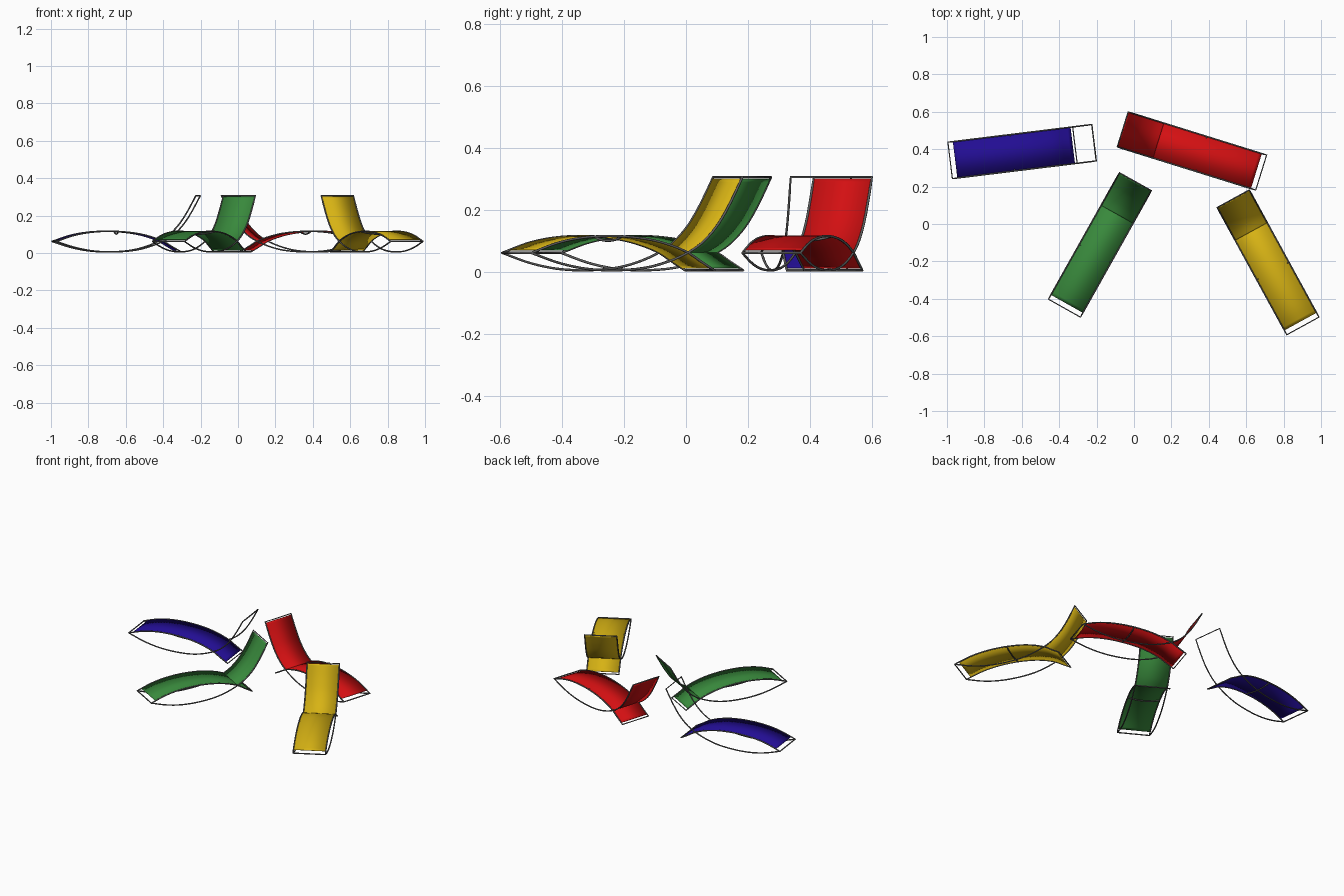
import bpy
from math import cos, sin, radians
from mathutils import Vector

if "Cube" in bpy.data.objects:
    bpy.data.objects.remove(bpy.data.objects["Cube"])

HALF, TUBE = 0.098, 0.004
HEAD, FLOOR, SAG_BAR = 0.775, 0.672, 0.335

# Side profiles of one lounger: distance from the foot, height
ARCH = [(0, .062), (.1, .095), (.2, .112), (.31, .116), (.42, .107),
        (.5, .09), (.575, .063), (.625, .033), (FLOOR, .006)]
SLED = [(0, .062), (.1, .03), (.2, .011), (.31, .006), (.42, .014), (.5, .033),
        (.575, .063), (.63, .097), (.685, .153), (.73, .222), (HEAD, .306)]


def material(name, rgb):
    mat = bpy.data.materials.new(name)
    mat.use_nodes = True
    mat.diffuse_color = (*rgb, 1)
    mat.node_tree.nodes["Principled BSDF"].inputs["Base Color"].default_value = (*rgb, 1)
    return mat


def height(profile, u):
    """Smooth height of a profile at distance u (cubic Hermite)."""
    def slope(i):
        a, b = profile[max(i - 1, 0)], profile[min(i + 1, len(profile) - 1)]
        return (b[1] - a[1]) / (b[0] - a[0])
    i = max(k for k in range(len(profile) - 1) if profile[k][0] <= u + 1e-6)
    (u0, z0), (u1, z1) = profile[i], profile[i + 1]
    h = u1 - u0
    t = (u - u0) / h
    return (z0 * (1 + 2 * t) * (1 - t) ** 2 + z1 * t * t * (3 - 2 * t)
            + h * t * (1 - t) * (slope(i) * (1 - t) - slope(i + 1) * t))


def run(profile, start, end, steps=36):
    us = [start + (end - start) * k / steps for k in range(steps + 1)]
    return [(u, height(profile, u)) for u in us]


def loop(side):
    """Two matching rails joined at both ends."""
    return ([Vector((u, -HALF, z)) for u, z in side]
            + [Vector((u, HALF, z)) for u, z in reversed(side)])


def tubes(name, paths, mat):
    curve = bpy.data.curves.new(name, "CURVE")
    curve.dimensions = "3D"
    curve.bevel_depth = TUBE
    curve.bevel_resolution = 2
    curve.use_fill_caps = True
    for points, closed in paths:
        spline = curve.splines.new("POLY")
        spline.points.add(len(points) - 1)
        for p, co in zip(spline.points, points):
            p.co = (*co, 1)
        spline.use_cyclic_u = closed
    curve.materials.append(mat)
    obj = bpy.data.objects.new(name, curve)
    bpy.context.collection.objects.link(obj)
    return obj


def fabric(name, side, mat):
    verts = [(u, s * HALF, z) for u, z in side for s in (-1, 1)]
    faces = [(2 * k, 2 * k + 2, 2 * k + 3, 2 * k + 1) for k in range(len(side) - 1)]
    mesh = bpy.data.meshes.new(name)
    mesh.from_pydata(verts, [], faces)
    mesh.materials.append(mat)
    mesh.shade_smooth()
    obj = bpy.data.objects.new(name, mesh)
    bpy.context.collection.objects.link(obj)
    solid = obj.modifiers.new("cloth thickness", "SOLIDIFY")
    solid.thickness = 0.002
    solid.offset = 0
    solid.use_even_offset = True
    return obj


def lounger(label, foot, angle, mat, has_back):
    # Frame: arched seat loop and sled loop that sweeps up into the back
    parts = [
        tubes(label + "_seat_frame", [(loop(run(ARCH, 0, FLOOR)), True)], metal),
        tubes(label + "_back_frame", [(loop(run(SLED, 0, HEAD)), True)], metal),
        fabric(label + "_seat", run(ARCH, 0.027, 0.66), mat),
    ]
    # Sagging brace under the seat
    top = height(ARCH, SAG_BAR)
    brace = [Vector((SAG_BAR, HALF * k / 6, top - 0.014 * (1 - (k / 6) ** 2)))
             for k in range(-6, 7)]
    parts.append(tubes(label + "_brace", [(brace, False)], metal))
    if has_back:
        parts.append(fabric(label + "_backrest", run(SLED, 0.575, HEAD - 0.003), mat))
    for obj in parts:
        obj.location = (*foot, 0)
        obj.rotation_euler.z = radians(angle)


metal = material("dark grey metal", (0.12, 0.12, 0.12))
blue = material("blue cloth", (0.016, 0.004, 0.29))
red = material("red cloth", (0.65, 0.005, 0.006))
green = material("green cloth", (0.04, 0.25, 0.045))
yellow = material("yellow cloth", (0.68, 0.45, 0.007))

lounger("blue", (-0.983, 0.34), 7, blue, False)
lounger("red", (0.68, 0.275), 162.7, red, True)
lounger("green", (-0.372, -0.45), 60.7, green, True)
lounger("yellow", (0.903, -0.545), 118.7, yellow, True)
